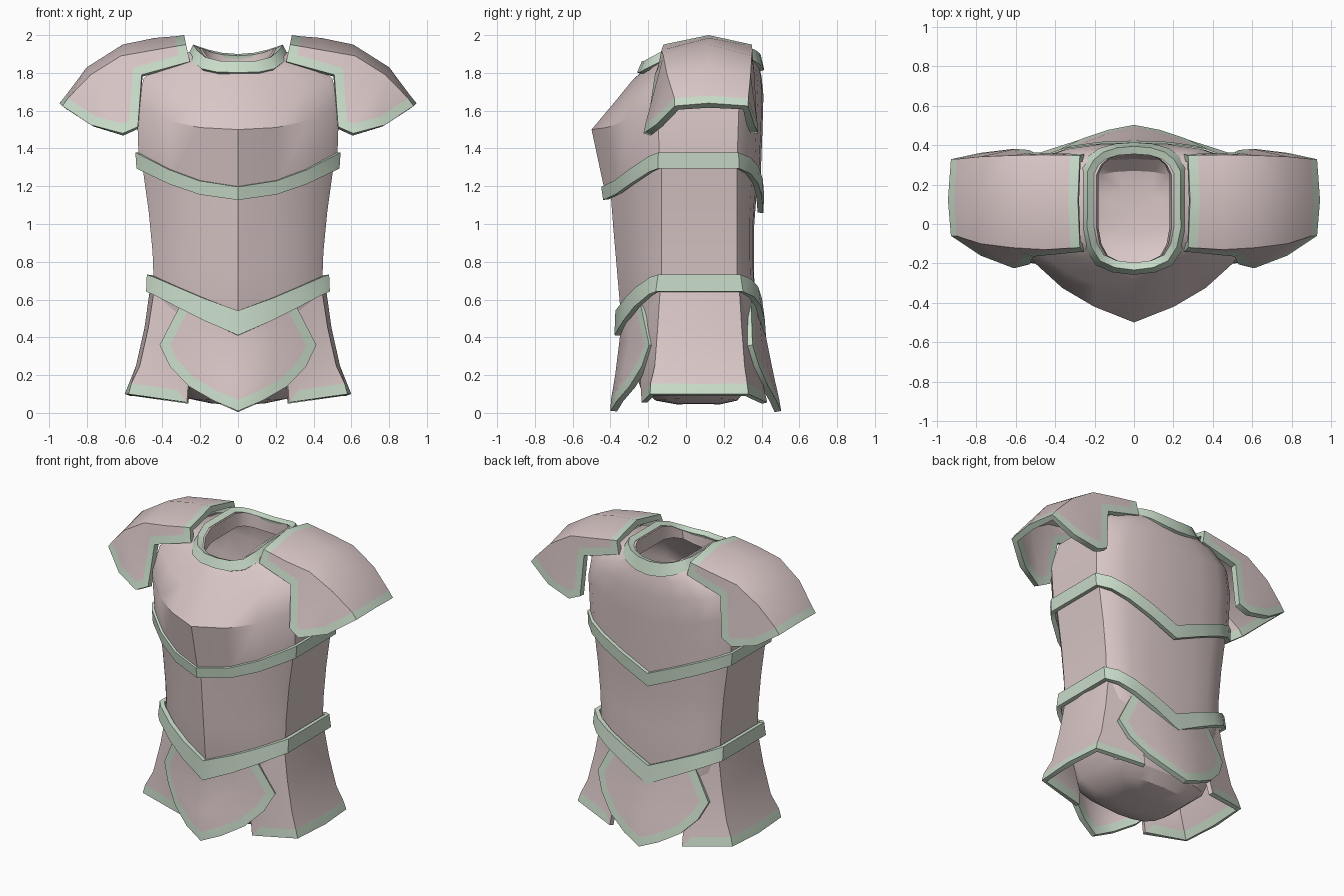
import bpy, bmesh, math

cube = bpy.data.objects.get("Cube")
if cube:
    bpy.data.objects.remove(cube, do_unlink=True)


def material(name, colour):
    m = bpy.data.materials.new(name)
    m.use_nodes = True
    m.diffuse_color = colour
    m.node_tree.nodes["Principled BSDF"].inputs["Base Color"].default_value = colour
    return m


PLATE = material("pale_rose_plate", (0.70, 0.57, 0.57, 1))
TRIM = material("pale_green_trim", (0.58, 0.71, 0.58, 1))

# Half cross-section as (share of half width, share of depth): ridged, round, and rear
RIDGED = [(0, 0), (.38, .23), (.68, .5), (.94, .86), (1, 1)]
ROUND = [(0, 0), (.42, .06), (.74, .22), (.92, .55), (1, 1)]
REAR = [(1, 0), (.88, .45), (.68, .76), (.38, .94), (0, 1)]


def ring(w, y, z, power=1, rear_power=1, front=RIDGED):
    """Closed loop; y = front, side front, side rear, back; z = front, side, back."""
    half = []
    for fx, fy in front:
        half.append((w * fx, y[0] + fy * (y[1] - y[0]), z[0] + fx ** power * (z[1] - z[0])))
    for fx, fy in REAR:
        half.append((w * fx, y[2] + fy * (y[3] - y[2]), z[2] + fx ** rear_power * (z[1] - z[2])))
    return half + [(-px, py, pz) for px, py, pz in half[-2:0:-1]]


def skin(name, rows, closed, mats, trim=0, trim_top=3, thick=0, offset=-1,
         cap=False, mirror=False, angle=32):
    """Surface through rows of points, with an optional trimmed border and thickness."""
    bm = bmesh.new()
    grid = [[bm.verts.new(p) for p in row] for row in rows]
    n = len(rows[0])
    for a, b in zip(grid, grid[1:]):
        for i in range(n if closed else n - 1):
            j = (i + 1) % n
            bm.faces.new((a[i], a[j], b[j], b[i]))
    if cap:
        base = bm.faces.new(grid[0][::-1])
        bmesh.ops.poke(bm, faces=[base])
    bm.normal_update()
    if trim:
        border = bmesh.ops.inset_region(bm, faces=bm.faces[:], thickness=trim,
                                        use_boundary=True, use_even_offset=True)
        for f in border["faces"]:
            if f.calc_center_median().z < trim_top:
                f.material_index = 1
    mesh = bpy.data.meshes.new(name)
    bm.to_mesh(mesh)
    bm.free()
    ob = bpy.data.objects.new(name, mesh)
    bpy.context.collection.objects.link(ob)
    for m in mats:
        mesh.materials.append(m)
    bpy.ops.object.select_all(action='DESELECT')
    ob.select_set(True)
    bpy.context.view_layer.objects.active = ob
    if thick:
        mod = ob.modifiers.new("thickness", 'SOLIDIFY')
        mod.thickness = thick
        mod.offset = offset
        bpy.ops.object.modifier_apply(modifier=mod.name)
    if mirror:
        ob.modifiers.new("mirror", 'MIRROR')
    bpy.ops.object.shade_smooth_by_angle(angle=math.radians(angle))


# Waist and rounded underside
skin("torso", [
    ring(.14, (-.05, .03, .12, .18), (.045, .05, .045), 2, 2, ROUND),
    ring(.26, (-.16, -.03, .18, .27), (.065, .075, .065), 2, 2, ROUND),
    ring(.35, (-.24, -.08, .23, .33), (.13, .15, .13), 2, 2, ROUND),
    ring(.41, (-.29, -.11, .26, .36), (.29, .31, .29)),
    ring(.445, (-.34, -.13, .27, .37), (.46, .66, .46)),
    ring(.452, (-.365, -.13, .27, .36), (.75, .85, .75)),
    ring(.472, (-.385, -.13, .27, .36), (.98, 1.06, .98)),
    ring(.512, (-.4, -.13, .27, .375), (1.18, 1.35, 1.18), 1.8),
], True, [PLATE], cap=True)

# Chest shell with a sharp front ledge, closing in to the neck
skin("chest_shell", [
    ring(.525, (-.425, -.14, .27, .39), (1.15, 1.32, 1.12), 1.8),
    ring(.535, (-.5, -.15, .28, .405), (1.5, 1.62, 1.5), 2.5, 1.5),
    ring(.5, (-.37, -.12, .29, .41), (1.655, 1.77, 1.68), 2, 2),
    ring(.38, (-.285, -.07, .28, .4), (1.76, 1.87, 1.78), 2.5, 2),
    ring(.23, (-.22, -.02, .26, .38), (1.82, 1.92, 1.87), 4, 2, ROUND),
    ring(.19, (-.2, -.02, .25, .36), (1.83, 1.93, 1.885), 4, 2, ROUND),
    ring(.18, (-.2, -.02, .25, .36), (1.76, 1.84, 1.8), 2, 2, ROUND),
], True, [PLATE])

# Raised bands: chest edge, belt and collar
skin("chest_band", [
    ring(.515, (-.415, -.14, .27, .385), (1.13, 1.295, 1.06), 1.8),
    ring(.52, (-.425, -.14, .27, .39), (1.2, 1.38, 1.15), 1.8),
], True, [TRIM], thick=.03, offset=.6)
skin("belt_band", [
    ring(.465, (-.355, -.15, .29, .4), (.41, .64, .4), 1.1),
    ring(.46, (-.35, -.14, .28, .385), (.54, .73, .52), 1.1),
], True, [TRIM], thick=.03, offset=.6)
skin("collar", [
    ring(.25, (-.24, -.03, .28, .395), (1.795, 1.88, 1.81), 5, 2, ROUND),
    ring(.22, (-.215, -.02, .26, .375), (1.855, 1.94, 1.895), 5, 2, ROUND),
], True, [TRIM], thick=.04, offset=0)

# Pointed front and back skirt plates
half_rows = [
    [(0, -.40, .01), (.13, -.365, .065), (.26, -.30, .14)],
    [(0, -.375, .2), (.18, -.33, .22), (.36, -.235, .245)],
    [(0, -.355, .36), (.2, -.30, .38), (.415, -.195, .36)],
    [(0, -.35, .5), (.14, -.32, .55), (.28, -.25, .62)],
]
front_rows = [[(-x, y, z) for x, y, z in r[:0:-1]] + r for r in half_rows]
back_rows = [[(x, -.5 * y + .305 - .14 * z, z) for x, y, z in r[::-1]] for r in front_rows]
skin("front_skirt_plate", front_rows, False, [PLATE, TRIM], trim=.054, thick=.035)
skin("back_skirt_plate", back_rows, False, [PLATE, TRIM], trim=.054, thick=.035)

# Flared hip plates: corner half width, inner half width, front, corner, rear corner, back, z
hips = []
for cx, ix, y0, y1, y2, y3, z, drop in [
    (.58, .27, -.235, -.19, .33, .43, .10, .045),
    (.52, .26, -.245, -.165, .31, .39, .25, .02),
    (.475, .24, -.255, -.15, .295, .36, .45, 0),
    (.44, .22, -.25, -.135, .28, .34, .70, 0),
]:
    hips.append([(ix, y0, z - drop), (cx, y1, z), (cx + .02, .08, z),
                 (cx, y2, z), (ix, y3, z - drop)])
skin("hip_plates", hips, False, [PLATE, TRIM], trim=.058, trim_top=.15, thick=.03, mirror=True)

# Shoulder plates: lower edge, front corner and crest, from the outer tip inward
shoulders = []
for low, corner, crest in [
    ((.78, -.16, 1.525), (.93, -.06, 1.625), (.945, .12, 1.64)),
    ((.61, -.225, 1.48), (.78, -.10, 1.79), (.80, .12, 1.83)),
    ((.53, -.205, 1.515), (.62, -.12, 1.89), (.61, .12, 1.95)),
    ((.51, -.165, 1.79), (.45, -.13, 1.92), (.44, .12, 1.985)),
    ((.255, -.14, 1.86), (.275, -.12, 1.95), (.285, .12, 2.0)),
]:
    rear = [(x, .31 - .32 * y, z) for x, y, z in (corner, low)]
    shoulders.append([low, corner, crest] + rear)
skin("shoulder_plates", shoulders, False, [PLATE, TRIM], trim=.05, thick=.04,
     mirror=True, angle=50)
